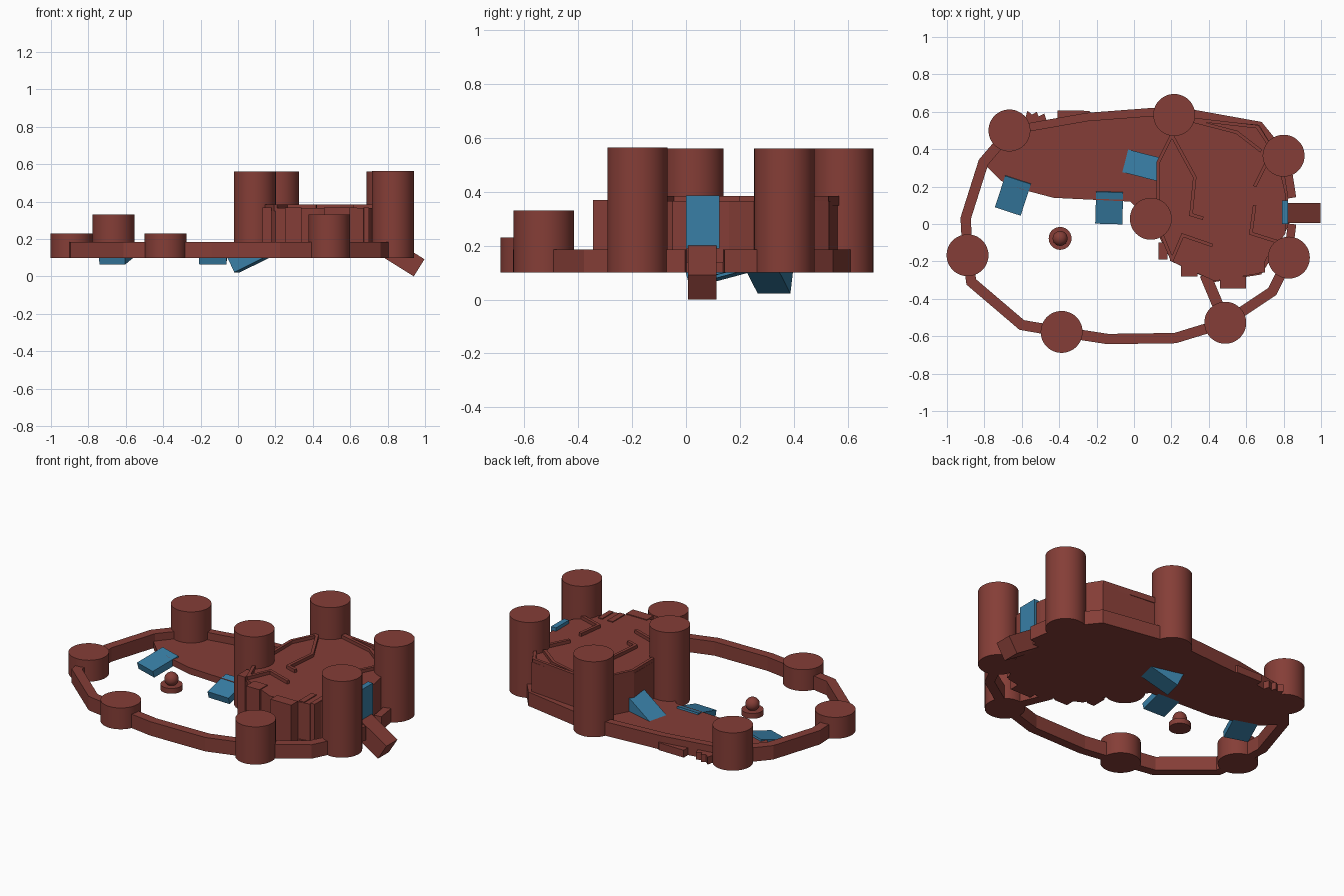
import bpy, bmesh
from math import radians
from mathutils import Vector

if "Cube" in bpy.data.objects:
    bpy.data.objects.remove(bpy.data.objects["Cube"])


def material(name, color):
    m = bpy.data.materials.new(name)
    m.diffuse_color = color
    m.use_nodes = True
    m.node_tree.nodes["Principled BSDF"].inputs["Base Color"].default_value = m.diffuse_color
    return m


STONE = material("red_stone", (0.235, 0.048, 0.038, 1))
BLUE = material("blue_ramp", (0.04, 0.21, 0.38, 1))
GROUND = 0.10


def finish(name, bm, mat):
    bmesh.ops.recalc_face_normals(bm, faces=bm.faces)
    me = bpy.data.meshes.new(name)
    bm.to_mesh(me)
    bm.free()
    ob = bpy.data.objects.new(name, me)
    bpy.context.collection.objects.link(ob)
    me.materials.append(mat)
    return ob


def slab(name, pts, z0, z1, mat=STONE):
    """Extruded flat outline."""
    bm = bmesh.new()
    f = bm.faces.new([bm.verts.new((x, y, z0)) for x, y in pts])
    up = bmesh.ops.extrude_face_region(bm, geom=[f])["geom"]
    bmesh.ops.translate(bm, vec=(0, 0, z1 - z0),
                        verts=[v for v in up if isinstance(v, bmesh.types.BMVert)])
    return finish(name, bm, mat)


def wall(name, path, width, z0, z1):
    """Mitred wall of constant width along a path."""
    p = [Vector(q) for q in path]
    left, right = [], []
    for i, q in enumerate(p):
        a = (q - p[i - 1]).normalized() if i else (p[1] - q).normalized()
        b = (p[i + 1] - q).normalized() if i < len(p) - 1 else a
        t = (a + b).normalized()
        off = Vector((-t.y, t.x)) * (width / 2 / max(t.dot(a), 0.5))
        left.append(q + off)
        right.append(q - off)
    return slab(name, left + right[::-1], z0, z1)


def ramp(name, low, high, width, thick, mat):
    """Tilted box whose top centre line runs from low to high."""
    lo, hi = Vector(low), Vector(high)
    d = (hi - lo).normalized()
    side = d.cross(Vector((0, 0, 1))).normalized()
    n = side.cross(d)
    bm = bmesh.new()
    ring = [[bm.verts.new(e + side * s * width / 2 - n * t)
             for s, t in ((-1, 0), (1, 0), (1, thick), (-1, thick))] for e in (lo, hi)]
    bm.faces.new(ring[0])
    bm.faces.new(ring[1])
    for i in range(4):
        j = (i + 1) % 4
        bm.faces.new((ring[0][i], ring[0][j], ring[1][j], ring[1][i]))
    return finish(name, bm, mat)


def cylinder(name, x, y, r, z0, z1):
    bpy.ops.mesh.primitive_cylinder_add(vertices=48, radius=r, depth=z1 - z0,
                                        location=(x, y, (z0 + z1) / 2))
    ob = bpy.context.object
    ob.name = name
    ob.data.materials.append(STONE)
    bpy.ops.object.shade_smooth_by_angle(angle=radians(35))


# Round towers
for i, (x, y, top) in enumerate([(-.666, .50, .33), (.215, .583, .56), (.80, .365, .56),
                                 (.828, -.18, .565), (.09, .028, .56), (.488, -.528, .33),
                                 (-.387, -.577, .23), (-.89, -.167, .23)]):
    cylinder(f"tower_{i + 1}", x, y, .112, GROUND, top)

# Terrace slab running under the keep
slab("terrace", [(-.79, .31), (-.71, .23), (-.6, .185), (-.43, .14), (-.02, .12), (.12, -.02),
                 (.14, -.08), (.2, -.2), (.43, -.31), (.68, -.27), (.76, -.14), (.83, 0),
                 (.82, .2), (.76, .42), (.67, .53), (.215, .61), (-.25, .57), (-.66, .5)],
     GROUND, .14)

# Raised keep
slab("keep", [(.2, .48), (.12, .33), (.12, .08), (.14, -.06), (.2, -.2), (.43, -.305),
              (.67, -.265), (.71, -.18), (.81, -.05), (.81, .16), (.76, .38), (.67, .53),
              (.3, .565)], .12, .365)

# Outer ring walls
wall("ring_wall", [(-.66, .5), (-.805, .33), (-.9, .03), (-.89, -.165), (-.87, -.31),
                   (-.6, -.54), (-.387, -.577), (-.14, -.615), (.22, -.61), (.488, -.528),
                   (.74, -.36), (.83, -.18)], .055, GROUND, .185)
wall("link_wall", [(.488, -.528), (.38, -.27)], .06, GROUND, .185)
wall("back_wall", [(-.66, .5), (-.25, .572), (.215, .607)], .045, GROUND, .185)
wall("back_right_wall", [(.215, .607), (.67, .525), (.80, .365)], .045, GROUND, .185)
wall("gate_wall_north", [(.82, .3), (.845, .14)], .045, GROUND, .185)
wall("gate_wall_south", [(.845, 0), (.83, -.12)], .045, GROUND, .185)

# Low parapets on top of the keep
for i, path in enumerate([
        [(.2, .48), (.325, .25), (.305, .05), (.37, .03)],
        [(.2, -.2), (.26, -.06), (.42, -.115)],
        [(.71, .33), (.645, .2)],
        [(.645, .1), (.625, -.05), (.8, -.105)],
        [(.3, .555), (.55, .49), (.68, .39)],
        [(.2, .47), (.13, .33), (.13, .08), (.15, -.06), (.205, -.195)],
        [(.31, .56), (.66, .52), (.75, .38)]]):
    wall(f"parapet_{i + 1}", path, .018, .35, .385)

# Buttresses along the front of the keep
for i, (x0, x1, y0, y1) in enumerate([(.46, .60, -.345, -.28), (.25, .34, -.28, -.2),
                                      (.60, .635, -.27, -.15), (.13, .18, -.19, -.1),
                                      (.67, .70, -.26, -.15)]):
    slab(f"buttress_{i + 1}", [(x0, y0), (x1, y0), (x1, y1), (x0, y1)], GROUND, .37)

# Broken stones behind the back wall
slab("back_ledge", [(-.41, .53), (-.2, .56), (-.24, .605), (-.41, .608)], GROUND, .145)
slab("back_rubble", [(-.6, .5), (-.46, .53), (-.48, .59), (-.51, .575), (-.52, .6),
                     (-.545, .585), (-.57, .605)], GROUND, .145)

# Ramps and the gate
ramp("west_ramp", (-.675, .067, .105), (-.62, .235, .15), .145, .042, BLUE)
ramp("south_ramp", (-.135, 0, .105), (-.13, .17, .15), .145, .042, BLUE)
ramp("keep_ramp", (-.057, .34, .135), (.20, .275, .262), .125, .125, BLUE)
slab("gate", [(.79, 0), (.823, 0), (.823, .125), (.79, .125)], .19, .386, BLUE)
ramp("exit_ramp", (.997, .06, .092), (.78, .06, .228), .107, .108, STONE)

# Courtyard fountain
cylinder("fountain_base", -.395, -.077, .061, GROUND, .132)
bpy.ops.mesh.primitive_uv_sphere_add(segments=32, ring_count=16, radius=.04,
                                     location=(-.395, -.077, .163))
ball = bpy.context.object
ball.name = "fountain_ball"
ball.data.materials.append(STONE)
bpy.ops.object.shade_smooth_by_angle(angle=radians(35))
